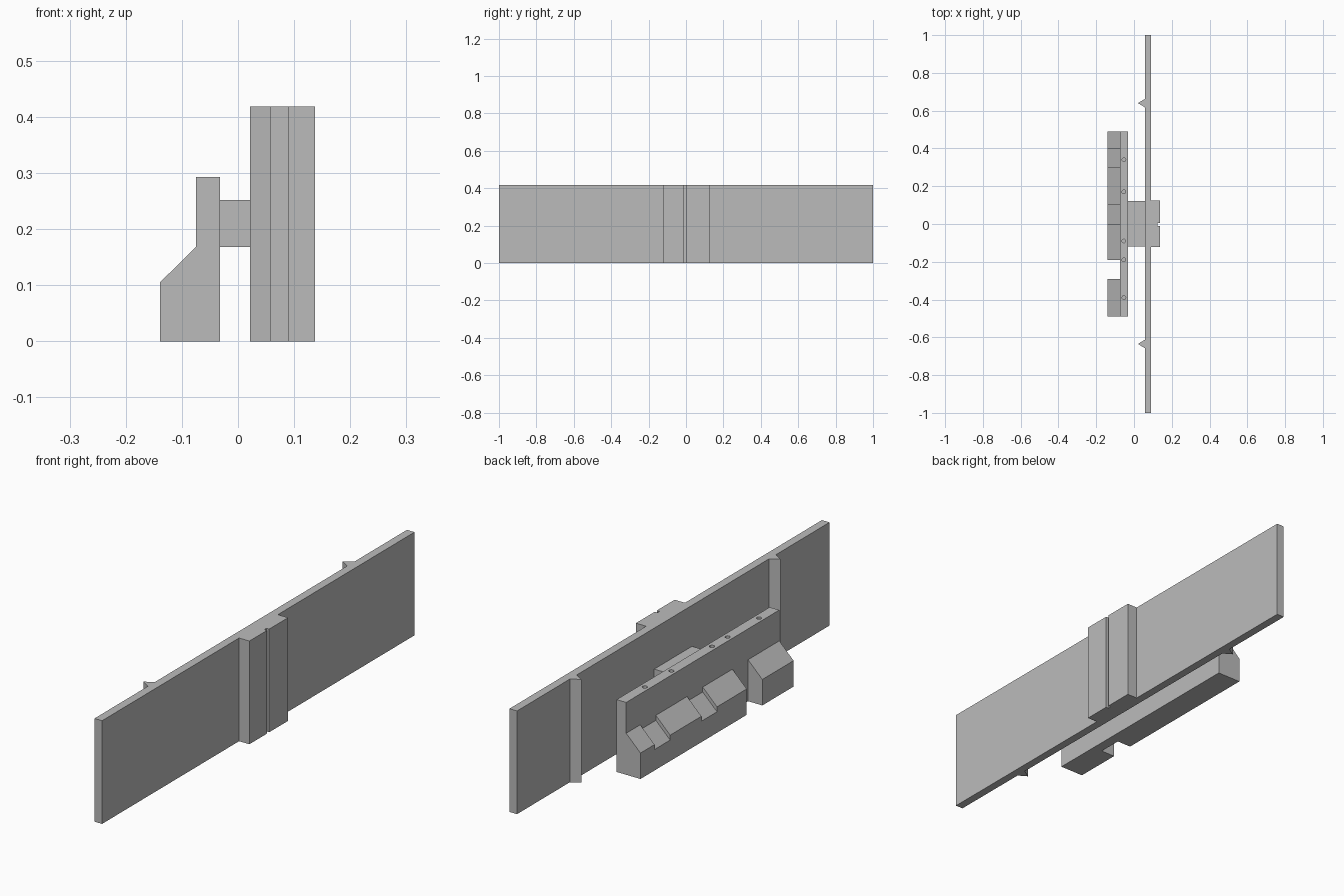
import bpy
import bmesh
import math
from mathutils import Vector

if "Cube" in bpy.data.objects:
    bpy.data.objects.remove(bpy.data.objects["Cube"], do_unlink=True)

GREY = (0.5, 0.5, 0.5, 1.0)
grey = bpy.data.materials.new("plain_grey")
grey.use_nodes = True
grey.diffuse_color = GREY
grey.node_tree.nodes["Principled BSDF"].inputs["Base Color"].default_value = GREY


def finish(name, bm):
    bmesh.ops.recalc_face_normals(bm, faces=bm.faces)
    mesh = bpy.data.meshes.new(name)
    bm.to_mesh(mesh)
    bm.free()
    mesh.materials.append(grey)
    obj = bpy.data.objects.new(name, mesh)
    bpy.context.collection.objects.link(obj)
    return obj


def extrude(name, outline, direction):
    """Solid made by sweeping a closed outline in a straight line."""
    bm = bmesh.new()
    face = bm.faces.new([bm.verts.new(p) for p in outline])
    swept = bmesh.ops.extrude_face_region(bm, geom=[face])["geom"]
    moved = [g for g in swept if isinstance(g, bmesh.types.BMVert)]
    bmesh.ops.translate(bm, verts=moved, vec=Vector(direction))
    return finish(name, bm)


def upright(name, plan, z0, z1):
    return extrude(name, [(x, y, z0) for x, y in plan], (0, 0, z1 - z0))


def box(name, x0, x1, y0, y1, z0, z1):
    return upright(name, [(x0, y0), (x1, y0), (x1, y1), (x0, y1)], z0, z1)


HEIGHT = 0.418
PLATE_BACK, PLATE_FACE = 0.057, 0.091
BAR_FACE, BAR_BACK = -0.075, -0.032
BAR_TOP = 0.293

# Long plate
box("long_plate", PLATE_BACK, PLATE_FACE, -1, 1, 0, HEIGHT)

# Centre pad with a thin vertical groove
pad, groove = 0.137, 0.125
upright("centre_pad", [(PLATE_FACE, -0.123), (pad, -0.123), (pad, -0.01),
                       (groove, -0.01), (groove, 0.004), (pad, 0.004),
                       (pad, 0.125), (PLATE_FACE, 0.125)], 0, HEIGHT)

# Pointed ribs behind the plate
for side, y in (("rear", 0.64), ("front", -0.635)):
    upright(side + "_rib", [(PLATE_BACK, y - 0.022), (PLATE_BACK, y + 0.022),
                            (0.021, y)], 0, HEIGHT)

# Connecting block
box("connecting_block", BAR_BACK, PLATE_BACK, -0.12, 0.122, 0.168, 0.252)

# Upright bar with small sockets in its top
bar = box("upright_bar", BAR_FACE, BAR_BACK, -0.49, 0.49, 0, BAR_TOP)
bm = bmesh.new()
for y in (0.34, 0.17, -0.09, -0.19, -0.39):
    made = bmesh.ops.create_cone(bm, cap_ends=True, segments=12,
                                 radius1=0.01, radius2=0.01, depth=0.04)
    bmesh.ops.translate(bm, verts=made["verts"],
                        vec=((BAR_FACE + BAR_BACK) / 2, y, BAR_TOP))
cutter = finish("socket_cutter", bm)
cutter.hide_render = True
cutter.hide_set(True)
cut = bar.modifiers.new("sockets", "BOOLEAN")
cut.operation = "DIFFERENCE"
cut.solver = "EXACT"
cut.object = cutter

# Row of sloped blocks, some set lower, with one gap
for i, (y0, y1, drop) in enumerate([(0.4, 0.49, 0), (0.3, 0.4, 0.02),
                                    (0.1, 0.3, 0), (0, 0.1, 0.02),
                                    (-0.19, 0, 0), (-0.49, -0.29, 0)]):
    side = [(-0.139, 0), (BAR_FACE, 0), (BAR_FACE, 0.168 - drop),
            (-0.139, 0.105 - drop)]
    extrude("sloped_block_%d" % (i + 1), [(x, y0, z) for x, z in side],
            (0, y1 - y0, 0))
